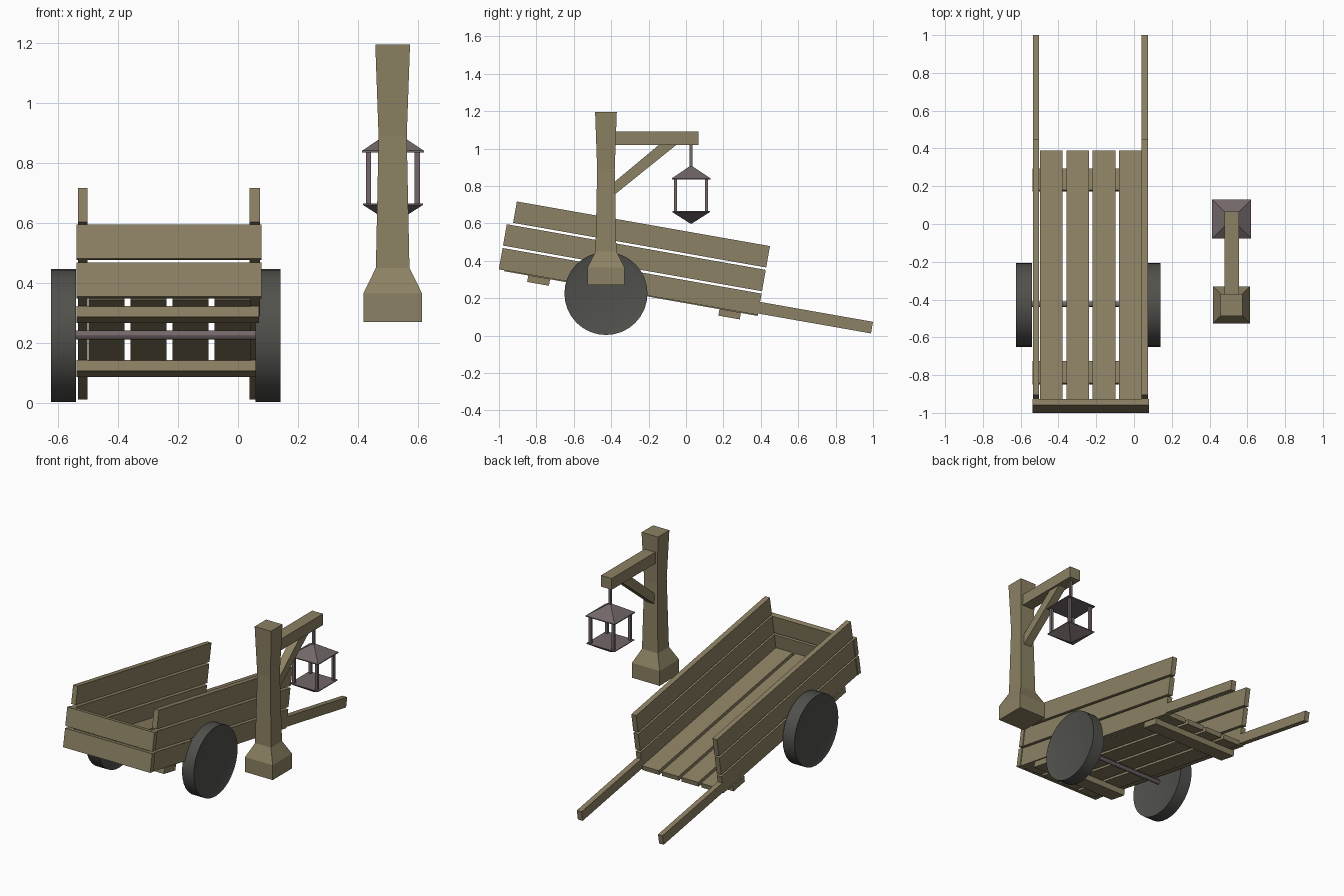
import bpy, bmesh, math
from mathutils import Matrix, Vector

if "Cube" in bpy.data.objects:
    bpy.data.objects.remove(bpy.data.objects["Cube"])


def material(name, rgb):
    m = bpy.data.materials.new(name)
    m.diffuse_color = (*rgb, 1)
    m.use_nodes = True
    m.node_tree.nodes["Principled BSDF"].inputs["Base Color"].default_value = m.diffuse_color
    return m


WOOD = material("wood", (0.26, 0.22, 0.125))
IRON = material("iron", (0.17, 0.135, 0.14))
DARK = material("dark_wheel", (0.08, 0.08, 0.073))
TILT = Matrix.Rotation(math.radians(-10), 4, 'X')
CART_X = -0.23
POST_X, POST_Y = 0.516, -0.428
LAMP = Vector((0.517, 0.027, 0))


def finish(name, bm, mat, matrix=Matrix()):
    bmesh.ops.recalc_face_normals(bm, faces=bm.faces)
    me = bpy.data.meshes.new(name)
    bm.to_mesh(me)
    bm.free()
    me.materials.append(mat)
    ob = bpy.data.objects.new(name, me)
    ob.matrix_world = matrix
    bpy.context.collection.objects.link(ob)
    return ob


def box(name, x, y, z, mat=WOOD, tilt=False):
    """Box from (min, max) ranges, optionally in the tilted cart frame."""
    lo, hi = Vector((x[0], y[0], z[0])), Vector((x[1], y[1], z[1]))
    bm = bmesh.new()
    bmesh.ops.create_cube(bm, size=1)
    bmesh.ops.scale(bm, vec=hi - lo, verts=bm.verts)
    centre = Matrix.Translation((lo + hi) / 2)
    return finish(name, bm, mat, TILT @ centre if tilt else centre)


def square_stack(name, cx, cy, rings, mat):
    """Square-section solid lofted through (z, half width) rings."""
    bm = bmesh.new()
    prev = None
    for z, h in rings:
        ring = [bm.verts.new((cx + sx * h, cy + sy * h, z))
                for sx, sy in ((-1, -1), (1, -1), (1, 1), (-1, 1))]
        if prev:
            for i in range(4):
                j = (i + 1) % 4
                bm.faces.new((prev[i], prev[j], ring[j], ring[i]))
        else:
            bm.faces.new(ring[::-1])
        prev = ring
    bm.faces.new(prev)
    return finish(name, bm, mat)


def cylinder(bm, r, length, sides):
    bmesh.ops.create_cone(bm, cap_ends=True, segments=sides, radius1=r, radius2=r,
                          depth=length, matrix=Matrix.Rotation(math.pi / 2, 4, 'Y'))


def smooth(ob):
    bpy.ops.object.select_all(action='DESELECT')
    ob.select_set(True)
    bpy.context.view_layer.objects.active = ob
    bpy.ops.object.shade_smooth_by_angle(angle=math.radians(30))


# Cart side boards and front boards, stacked with small gaps
for i in range(3):
    z0 = 0.175 + i * 0.129
    zr = (z0, z0 + 0.116)
    for side, x in (("left", (-0.534, -0.502)), ("right", (0.039, 0.073))):
        box(f"{side}_side_board_{i + 1}", x, (-1.015, 0.359), zr, tilt=True)
    if i < 2:
        box(f"front_board_{i + 1}", (-0.538, 0.079), (-1.047, -1.015), zr, tilt=True)

# Cart floor planks
for i in range(4):
    x0 = -0.498 + i * 0.1397
    box(f"floor_plank_{i + 1}", (x0, x0 + 0.12), (-1.015, 0.359), (0.17, 0.2), tilt=True)

# Battens under the floor
for name, y in (("front_batten", (-0.886, -0.768)), ("back_batten", (0.152, 0.268))):
    box(name, (-0.538, 0.07), y, (0.135, 0.172), tilt=True)

# Pull handles
for side, x in (("left", (-0.534, -0.502)), ("right", (0.039, 0.073))):
    box(f"{side}_handle", x, (0.357, 0.972), (0.183, 0.246), tilt=True)

# Wheels with slightly recessed faces, and axle
for side, x in (("left", -0.582), ("right", 0.1)):
    bm = bmesh.new()
    cylinder(bm, 0.222, 0.083, 32)
    caps = [f for f in bm.faces if len(f.verts) > 4]
    bmesh.ops.inset_individual(bm, faces=caps, thickness=0.025, depth=-0.008)
    smooth(finish(f"{side}_wheel", bm, DARK, Matrix.Translation((x, -0.428, 0.225))))
bm = bmesh.new()
cylinder(bm, 0.015, 0.62, 12)
smooth(finish("axle", bm, IRON, Matrix.Translation((CART_X - 0.01, -0.425, 0.226))))

# Lamp post with flared foot and head
square_stack("lamp_post", POST_X, POST_Y,
             [(0.27, 0.098), (0.365, 0.098), (0.45, 0.056), (0.89, 0.047), (1.196, 0.058)], WOOD)
box("lamp_arm", (0.479, 0.555), (-0.42, 0.067), (1.02, 1.092))

# Diagonal brace under the arm
bm = bmesh.new()
face = bm.faces.new([bm.verts.new((0.49, y, z)) for y, z in
                     ((-0.39, 0.747), (-0.39, 0.815), (-0.13, 1.032), (-0.036, 1.032))])
ext = bmesh.ops.extrude_face_region(bm, geom=[face])["geom"]
bmesh.ops.translate(bm, vec=(0.052, 0, 0),
                    verts=[v for v in ext if isinstance(v, bmesh.types.BMVert)])
finish("lamp_brace", bm, WOOD)

# Hanging lantern: rod, roof, base and four corner bars
square_stack("lantern_rod", LAMP.x, LAMP.y, [(0.89, 0.008), (1.03, 0.008)], IRON)
square_stack("lantern_roof", LAMP.x, LAMP.y, [(0.835, 0.103), (0.841, 0.103), (0.906, 0.006)], IRON)
square_stack("lantern_base", LAMP.x, LAMP.y, [(0.598, 0.003), (0.66, 0.1), (0.665, 0.1)], IRON)
for i, (sx, sy) in enumerate(((-1, -1), (1, -1), (1, 1), (-1, 1))):
    square_stack(f"lantern_bar_{i + 1}", LAMP.x + sx * 0.081, LAMP.y + sy * 0.083,
                 [(0.66, 0.0085), (0.838, 0.0085)], IRON)
